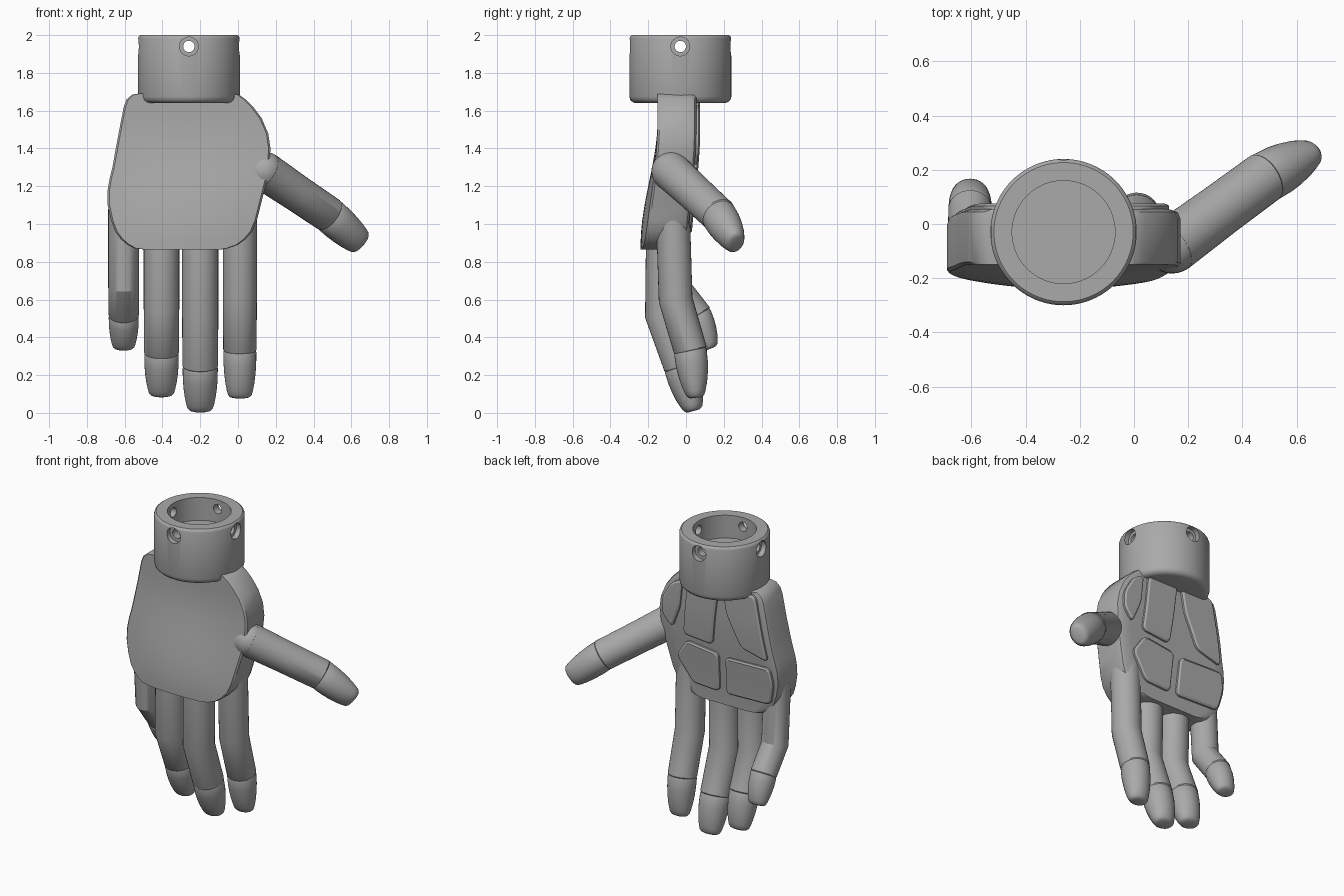
import bpy, bmesh, math
from mathutils import Vector, Matrix

cube = bpy.data.objects.get("Cube")
if cube:
    bpy.data.objects.remove(cube, do_unlink=True)

grey = bpy.data.materials.new("plain_grey")
grey.use_nodes = True
GREY = (0.4, 0.4, 0.4, 1)
grey.diffuse_color = GREY
for node in grey.node_tree.nodes:
    if node.type == 'BSDF_PRINCIPLED':
        node.inputs["Base Color"].default_value = GREY


def finish(name, bm):
    bmesh.ops.recalc_face_normals(bm, faces=bm.faces)
    mesh = bpy.data.meshes.new(name)
    bm.to_mesh(mesh)
    bm.free()
    mesh.materials.append(grey)
    obj = bpy.data.objects.new(name, mesh)
    bpy.context.collection.objects.link(obj)
    return obj


def select(obj):
    bpy.ops.object.select_all(action='DESELECT')
    obj.select_set(True)
    bpy.context.view_layer.objects.active = obj


def smooth(obj, angle=28):
    select(obj)
    bpy.ops.object.shade_smooth_by_angle(angle=math.radians(angle))


def loft(name, loops):
    """Skin a stack of closed loops and cap both ends."""
    bm = bmesh.new()
    rings = [[bm.verts.new(p) for p in loop] for loop in loops]
    n = len(rings[0])
    for low, high in zip(rings, rings[1:]):
        for i in range(n):
            j = (i + 1) % n
            bm.faces.new((low[i], low[j], high[j], high[i]))
    bm.faces.new(rings[0])
    bm.faces.new(rings[-1])
    return finish(name, bm)


def lathe(name, profile, matrix, sides=64):
    """Loft circles from (radius, height) pairs."""
    turns = [math.tau * i / sides for i in range(sides)]
    return loft(name, [[matrix @ Vector((r * math.cos(a), r * math.sin(a), h))
                        for a in turns] for r, h in profile])


def ease(t):
    t = max(0, min(1, t))
    return t * t * (3 - 2 * t)


# Palm: front and back surfaces as functions of position
def palm_front(x, z):
    drop = ease((1.55 - z) / 0.65)
    return -0.15 - 0.09 * drop + 0.05 * drop * ((x + 0.26) / 0.43) ** 2


def palm_back(z):
    return 0.055 - 0.05 * ease((1.5 - z) / 0.7)


OUTLINE = [(0.865, -0.5, -0.09), (0.872, -0.55, -0.05), (0.89, -0.585, 0),
           (0.92, -0.62, 0.04), (0.96, -0.65, 0.075), (1.02, -0.672, 0.1),
           (1.1, -0.69, 0.12), (1.18, -0.69, 0.14), (1.24, -0.68, 0.155),
           (1.3, -0.665, 0.165), (1.4, -0.647, 0.172), (1.48, -0.632, 0.16),
           (1.56, -0.617, 0.125), (1.62, -0.605, 0.08), (1.66, -0.59, 0.04),
           (1.685, -0.56, 0.005), (1.69, -0.53, -0.02)]
COLUMNS = 12
loops = []
for z, left, right in OUTLINE:
    back = palm_back(z)
    a, b = left + 0.01, right - 0.01
    loop = [(left, palm_front(left, z) + 0.01, z)]
    for i in range(COLUMNS + 1):
        x = a + (b - a) * i / COLUMNS
        loop.append((x, palm_front(x, z), z))
    loop += [(right, palm_front(right, z) + 0.01, z),
             (right, back - 0.035, z), (b, back - 0.01, z)]
    a, b = left + 0.035, right - 0.035
    for i in range(COLUMNS + 1):
        loop.append((b + (a - b) * i / COLUMNS, back, z))
    loop += [(left + 0.01, back - 0.01, z), (left, back - 0.035, z)]
    loops.append(loop)
smooth(loft("palm", loops), 40)


# Raised pads on the back of the hand
def pad(name, corners):
    bm = bmesh.new()
    bm.faces.new([bm.verts.new((x, 0, z)) for x, z in corners])
    bmesh.ops.bevel(bm, geom=bm.verts[:], offset=0.03, segments=4,
                    profile=0.5, affect='VERTICES')
    for i in range(12):
        bmesh.ops.bisect_plane(bm, geom=bm.verts[:] + bm.edges[:] + bm.faces[:],
                               plane_co=(0, 0, 0.95 + i * 0.06), plane_no=(0, 0, 1))
    for v in bm.verts:
        v.co.y = -0.03
    out = bmesh.ops.extrude_face_region(bm, geom=bm.faces[:])["geom"]
    top = [f for f in out if isinstance(f, bmesh.types.BMFace)]
    for v in {v for f in top for v in f.verts}:
        v.co.y = 0.012
    bmesh.ops.inset_region(bm, faces=top, thickness=0.012, depth=0)
    for v in {v for f in top for v in f.verts}:
        v.co.y = 0.02
    for v in bm.verts:
        v.co.y += palm_back(v.co.z)
    smooth(finish(name, bm), 25)


pad("lower_outer_pad", [(-0.32, 1.2), (-0.64, 1.21), (-0.66, 1.1), (-0.63, 0.96), (-0.31, 0.95)])
pad("lower_inner_pad", [(-0.04, 1.24), (-0.27, 1.21), (-0.26, 0.95), (-0.07, 0.96), (0.04, 1.12)])
pad("upper_outer_pad", [(-0.31, 1.67), (-0.55, 1.67), (-0.63, 1.25), (-0.44, 1.3), (-0.34, 1.5)])
pad("upper_middle_pad", [(-0.06, 1.66), (-0.02, 1.28), (-0.23, 1.26), (-0.28, 1.66)])
pad("upper_inner_pad", [(-0.02, 1.64), (0.06, 1.6), (0.13, 1.48), (0.13, 1.38), (0.06, 1.3), (0, 1.45)])


# Fingers: two straight sections and a tapered, slightly flattened tip
TIP = [(0.3, 0.96, 0.95), (0.5, 0.92, 0.88), (0.7, 0.85, 0.77), (0.85, 0.77, 0.64),
       (0.94, 0.7, 0.54), (0.98, 0.6, 0.44), (1, 0.45, 0.32)]


def finger(name, radius, base, joint, last, tip, side=(1, 0, 0), sides=32, base_scale=1):
    base, joint, last, tip, side = map(Vector, (base, joint, last, tip, side))
    d1, d2, d3 = [(q - p).normalized()
                  for p, q in ((base, joint), (joint, last), (last, tip))]
    bend1, bend2 = (d1 + d2).normalized(), (d2 + d3).normalized()
    rings = [(base, d1, base_scale, base_scale), (joint, bend1, 1, 1), (last, bend2, 0.98, 0.98),
             (last + d3 * 0.006, bend2, 0.94, 0.94), (last + d3 * 0.014, bend2, 0.97, 0.97)]
    rings += [(last.lerp(tip, t), d3, w, h) for t, w, h in TIP]
    loops = []
    for centre, along, wide, deep in rings:
        u = (side - along * side.dot(along)).normalized()
        v = along.cross(u)
        loops.append([centre + radius * (u * wide * math.cos(a) + v * deep * math.sin(a))
                      for a in (math.tau * i / sides for i in range(sides))])
    smooth(loft(name, loops))


finger("index_finger", 0.09, (0.01, -0.07, 1.08), (0.01, -0.055, 0.6), (0.01, 0.022, 0.335), (0.01, 0.052, 0.08))
finger("middle_finger", 0.096, (-0.2, -0.115, 1), (-0.2, -0.122, 0.52), (-0.2, -0.025, 0.25), (-0.2, 0.04, 0.01))
finger("ring_finger", 0.094, (-0.405, -0.115, 1), (-0.405, -0.122, 0.55), (-0.405, -0.03, 0.32), (-0.405, 0.03, 0.09))
finger("little_finger", 0.082, (-0.605, -0.085, 1.08), (-0.605, -0.06, 0.67), (-0.605, 0.055, 0.52), (-0.605, 0.13, 0.34))
finger("thumb", 0.098, (0.14, -0.08, 1.28), (0.31, 0.045, 1.165), (0.48, 0.17, 1.05), (0.655, 0.265, 0.895),
       side=(0.55, 0, 0.83), base_scale=1.06)

# Thumb root: rounded ball where the thumb meets the palm
bm = bmesh.new()
bmesh.ops.create_uvsphere(bm, u_segments=32, v_segments=16, radius=0.103,
                          matrix=Matrix.Translation((0.14, -0.08, 1.28)))
smooth(finish("thumb_root", bm))

# Wrist collar with a socket and four counterbored screw holes
CENTRE = Vector((-0.26, -0.03, 0))
collar = lathe("wrist_collar",
               [(0.05, 1.64), (0.235, 1.64), (0.252, 1.645), (0.265, 1.657), (0.27, 1.675),
                (0.27, 1.982), (0.266, 1.993), (0.257, 2), (0.19, 2), (0.19, 1.85), (0.05, 1.85)],
               Matrix.Translation(CENTRE), 96)
half = [(0.05, 0.4), (0.05, 0.235), (0.03, 0.235)]
bore = [(r, -h) for r, h in half] + half[::-1]
for axis in 'XY':
    place = Matrix.Translation(CENTRE + Vector((0, 0, 1.94))) @ Matrix.Rotation(
        math.pi / 2, 4, 'Y' if axis == 'X' else 'X')
    cutter = lathe("screw_hole_cutter", bore, place, 32)
    cutter.hide_render = True
    cut = collar.modifiers.new("screw_holes", 'BOOLEAN')
    cut.operation = 'DIFFERENCE'
    cut.solver = 'EXACT'
    cut.object = cutter
    select(collar)
    bpy.ops.object.modifier_apply(modifier=cut.name)
    bpy.data.objects.remove(cutter, do_unlink=True)
smooth(collar, 35)
